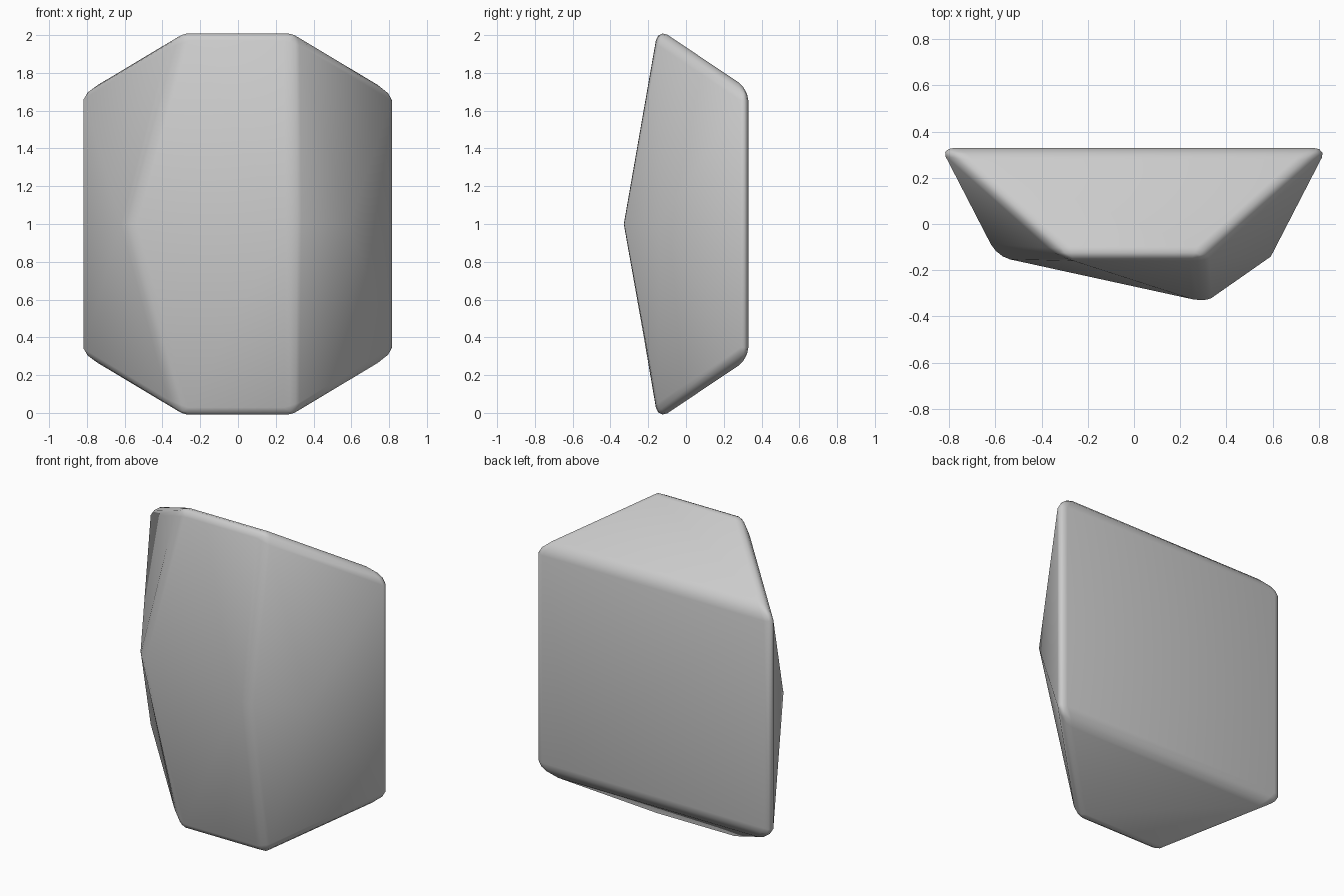
import bpy, bmesh

if "Cube" in bpy.data.objects:
    bpy.data.objects.remove(bpy.data.objects["Cube"])

# Faceted stone: convex hull of a few corners, mirrored about z = 1
points = [(0.31, -0.338, 1.0)]                     # off-centre front peak
for sx in (-1, 1):
    points.append((sx * 0.592, -0.141, 1.0))       # side shoulders
    for sz in (-1, 1):
        points.append((sx * 0.30, -0.148, 1 + sz * 1.035))  # top and bottom edges
        points.append((sx * 0.835, 0.33, 1 + sz * 0.715))   # flat back corners

mesh = bpy.data.meshes.new("stone")
bm = bmesh.new()
for p in points:
    bm.verts.new(p)
bmesh.ops.convex_hull(bm, input=bm.verts[:])
bmesh.ops.dissolve_limit(bm, angle_limit=0.02, verts=bm.verts[:], edges=bm.edges[:])
bmesh.ops.recalc_face_normals(bm, faces=bm.faces[:])
for f in bm.faces:
    f.smooth = True
bm.to_mesh(mesh)
bm.free()

stone = bpy.data.objects.new("stone", mesh)
bpy.context.collection.objects.link(stone)

# Rounded sharp edges; shallow facets stay unbevelled
bevel = stone.modifiers.new("rounding", 'BEVEL')
bevel.width = 0.06
bevel.segments = 3
bevel.limit_method = 'ANGLE'
bevel.angle_limit = 0.5236
